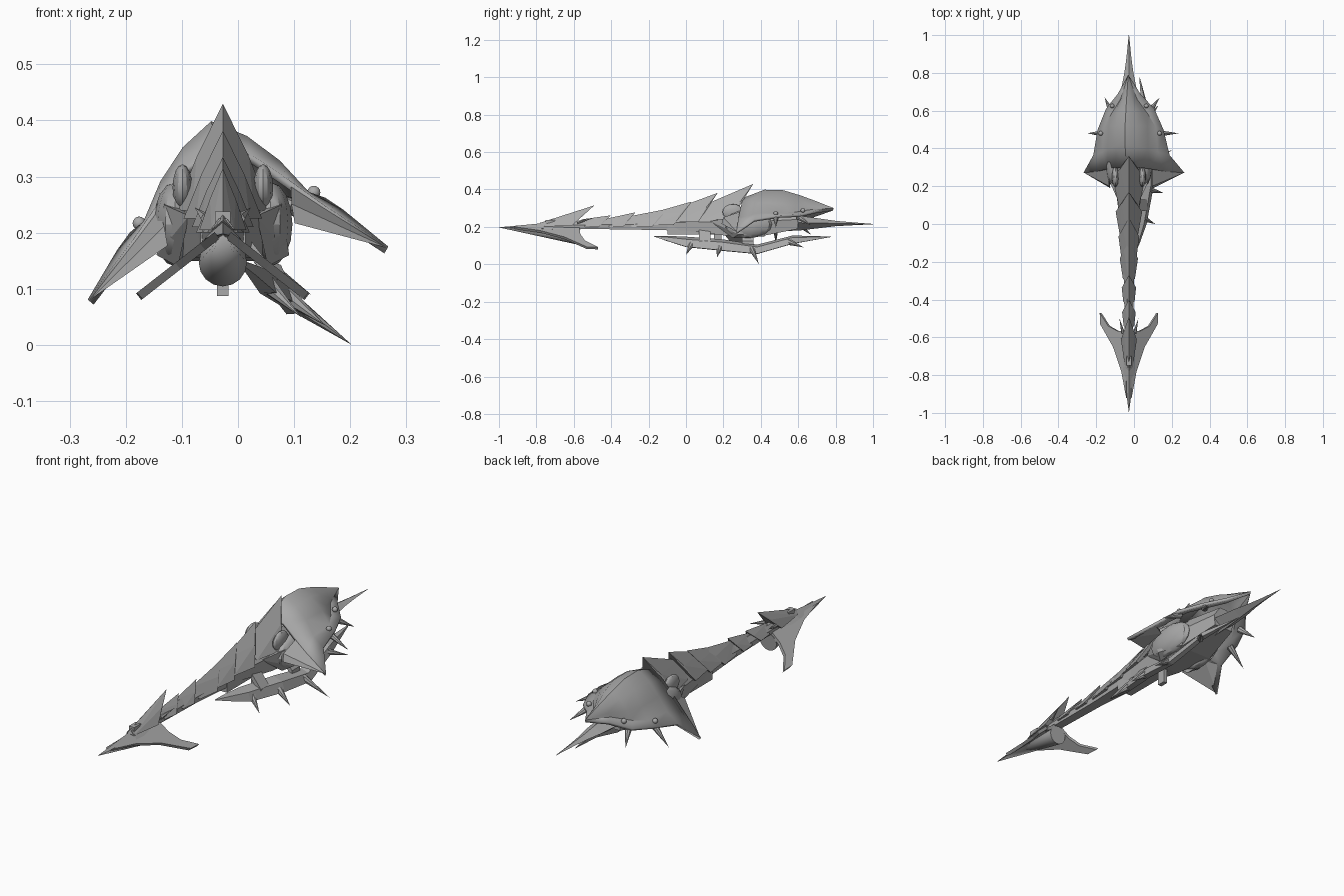
import bpy, bmesh, math
from mathutils import Vector, Matrix

if "Cube" in bpy.data.objects:
    bpy.data.objects.remove(bpy.data.objects["Cube"])

AX = -0.027  # centre line of the shaft
grey = bpy.data.materials.new("plain_grey")
grey.diffuse_color = (0.4, 0.4, 0.4, 1)
grey.use_nodes = True
grey.node_tree.nodes["Principled BSDF"].inputs["Base Color"].default_value = grey.diffuse_color
smooth = []  # parts with smooth shading


def finish(name, bm, soft=False):
    bmesh.ops.recalc_face_normals(bm, faces=bm.faces)
    me = bpy.data.meshes.new(name)
    bm.to_mesh(me)
    bm.free()
    ob = bpy.data.objects.new(name, me)
    bpy.context.collection.objects.link(ob)
    me.materials.append(grey)
    if soft:
        smooth.append(ob)
    return ob


def hull(name, pts, soft=False):
    bm = bmesh.new()
    for p in pts:
        bm.verts.new(p)
    r = bmesh.ops.convex_hull(bm, input=bm.verts)
    junk = [v for v in r["geom_interior"] if isinstance(v, bmesh.types.BMVert)]
    bmesh.ops.delete(bm, geom=junk, context='VERTS')
    return finish(name, bm, soft)


def box(name, c, s):
    return hull(name, [(c[0] + i * s[0] / 2, c[1] + j * s[1] / 2, c[2] + k * s[2] / 2)
                       for i in (-1, 1) for j in (-1, 1) for k in (-1, 1)])


def loft(name, rings):
    bm = bmesh.new()
    vs = [[bm.verts.new(p) for p in r] for r in rings]
    n = len(vs[0])
    for a, b in zip(vs, vs[1:]):
        for i in range(n):
            bm.faces.new((a[i], a[(i + 1) % n], b[(i + 1) % n], b[i]))
    bm.faces.new(vs[0])
    bm.faces.new(vs[-1])
    return finish(name, bm)


def spike(name, base, tip, r, n=8):
    base, tip = Vector(base), Vector(tip)
    q = (tip - base).to_track_quat('Z', 'Y')
    ring = [base + q @ Vector((r * math.cos(2 * math.pi * i / n), r * math.sin(2 * math.pi * i / n), 0))
            for i in range(n)]
    return hull(name, ring + [tip], n > 8)


def ball(name, c, s):
    bm = bmesh.new()
    m = Matrix.Translation(c) @ Matrix.Diagonal((*s, 1))
    bmesh.ops.create_uvsphere(bm, u_segments=14, v_segments=8, radius=1, matrix=m)
    return finish(name, bm, True)


# Shaft core: hexagonal section widening toward the rear body
core = [(-0.76, .018, .192, .225), (-0.3, .024, .186, .24), (0.0, .042, .18, .27),
        (0.2, .065, .155, .30), (0.4, .085, .15, .31), (0.6, .05, .19, .29)]
loft("shaft_core", [[(AX - w, y, a), (AX + w, y, a), (AX + w * 1.1, y, (a + b) / 2), (AX + w * .4, y, b),
                     (AX - w * .4, y, b), (AX - w * 1.1, y, (a + b) / 2)] for y, w, a, b in core])

# Overlapping ridged scales: front y, ridge z, rear y, peak z, front and rear half widths, lower edge z
scales = [(-.78, .222, -.49, .315, .02, .042, .205), (-.56, .24, -.40, .262, .028, .036, .2),
          (-.43, .243, -.27, .278, .03, .038, .2), (-.31, .255, -.09, .298, .032, .048, .2),
          (-.20, .27, .03, .335, .04, .055, .21), (-.08, .29, .17, .382, .048, .07, .225),
          (.08, .31, .36, .43, .055, .085, .24)]
for yf, zf, yr, zr, w1, w2, zb in scales:
    L = yr - yf
    pts = [(AX, yf, zf), (AX, yr, zr)]
    for s in (-1, 1):
        pts += [(AX + s * w1, yf + .02, zb), (AX + s * w2, yr - .42 * L, zb),
                (AX + s * w2 * .55, yr - .25 * L, zb + (zr - zb) * .5)]
    hull("ridge_scale", pts)

# Front blade cone and swept wings
spike("blade_cone", (AX, -.57, .147), (AX, -1, .197), .043, 16)
hull("blade_ridge", [(AX, -1, .198), (AX - .032, -.76, .19), (AX + .032, -.76, .19), (AX, -.74, .222),
                     (AX, -.56, .21), (AX - .035, -.58, .18), (AX + .035, -.58, .18)])
outline = [(.01, -.92), (.036, -.78), (.08, -.65), (.148, -.53), (.15, -.47), (.105, -.54),
           (.06, -.565), (.01, -.57)]
for s in (-1, 1):
    bm = bmesh.new()
    bm.faces.new([bm.verts.new((AX + s * u, y, .203 - .78 * u)) for u, y in outline])
    ob = finish("blade_wing", bm)
    m = ob.modifiers.new("thickness", 'SOLIDIFY')
    m.thickness, m.offset = .015, 0
    spike("head_thorn", (AX + s * .03, -.58, .225), (AX + s * .05, -.5, .245), .01, 6)
box("front_sight", (AX, -.725, .228), (.028, .05, .02))

# Receiver, grip, side lobes and pods
box("receiver", (AX, .1, .185), (.08, .4, .05))
box("trigger_grip", (AX, .17, .13), (.02, .04, .085))
for s in (-1, 1):
    ball("front_lobe", (AX + s * .072, .25, .28), (.018, .055, .042))
    ball("side_pod", (AX + s * .085, .33, .215), (.04, .13, .075))
    hull("side_fin", [(AX + s * a, y, z) for a, y, z in
                      ((.06, .13, .23), (.105, .23, .25), (.105, .40, .27), (.118, .28, .16),
                       (.09, .42, .15), (.08, .25, .14))])

# Long rear spike with diamond section
tail = [(.42, .06, .055), (.62, .052, .04), (.72, .04, .026), (.80, .024, .015), (.88, .013, .009),
        (1.0, .001, .001)]
loft("rear_spike", [[(AX - w, y, z), (AX, y, z - h), (AX + w, y, z), (AX, y, z + h * .9)]
                    for y, w, h in tail for z in (.226 - .011 * (y - .42) / .58,)])

# Rear shell, rolled to one side: rows from front to back, columns from ridge to rim
rows = [[(0, .29, .225), (.062, .30, .202), (.118, .29, .148), (.175, .28, .09), (.272, .27, 0)],
        [(0, .42, .275), (.058, .41, .238), (.108, .40, .185), (.150, .38, .12), (.205, .365, .078)],
        [(0, .52, .272), (.055, .52, .238), (.105, .52, .18), (.140, .51, .122), (.177, .50, .105)],
        [(0, .61, .245), (.042, .60, .222), (.076, .59, .175), (.100, .58, .135), (.13, .61, .118)],
        [(0, .69, .215), (.02, .675, .202), (.035, .67, .178), (.045, .66, .158), (.06, .69, .15)]]
roll = Matrix.Translation((0, 0, .128)) @ Matrix.Rotation(math.radians(-10), 4, 'Y')
bm = bmesh.new()
for s in (-1, 1):
    g = [[bm.verts.new((s * u, y, w)) for u, y, w in r] for r in rows]
    for a, b in zip(g, g[1:]):
        for i in range(4):
            bm.faces.new((a[i], a[i + 1], b[i + 1], b[i]))
    end = bm.verts.new((0, .79, .175))
    for i in range(4):
        bm.faces.new((g[-1][i], g[-1][i + 1], end))
bmesh.ops.remove_doubles(bm, verts=bm.verts, dist=1e-4)
bm.transform(roll)
shell = finish("rear_shell", bm, True)
m = shell.modifiers.new("thickness", 'SOLIDIFY')
m.thickness, m.offset = .014, -1

# Shell wing wedges, thorns and rivets
for s in (-1, 1):
    place = lambda p: roll @ Vector((s * p[0], p[1], p[2]))
    hull("shell_wing", [place(p) for p in ((.27, .272, -.002), (.115, .19, .07), (.115, .20, .105),
                                           (.12, .29, .135), (.19, .36, .075), (.13, .33, .08))])
    for base, tip in (((.15, .48, .10), (.246, .48, .027)), ((.105, .60, .11), (.148, .67, .055))):
        spike("shell_thorn", place(base), place(tip), .017)
    for c in ((.158, .48, .118), (.092, .625, .146)):
        ball("shell_rivet", place(c), (.012, .012, .012))

# Lower curved blade on the right with thorns and struts
path = [(.0, -.17, .149, .05), (.02, -.1, .137, .5), (.045, 0, .118, 1), (.08, .2, .10, 1.1),
        (.092, .38, .078, .9), (.07, .57, .13, .8), (.03, .775, .147, .05)]
loft("lower_blade", [[(x - .035 * k, y, z + .03 * k), (x + .008 * k, y, z + .016 * k),
                      (x + .022 * k, y, z - .024 * k), (x - .006 * k, y, z - .026 * k)] for x, y, z, k in path])
for base, tip in (((.05, .03, .11), (.112, 0, .05)), ((.085, .18, .09), (.155, .165, .035)),
                  ((.085, .35, .085), (.203, .39, 0)), ((.07, .55, .12), (.13, .63, .09))):
    spike("lower_thorn", base, tip, .017)
for y in (.1, .33):
    hull("blade_strut", [(x, y + d, z + e) for x, z in ((.0, .2), (.07, .11)) for d in (-.03, .03)
                         for e in (-.015, .015)])

# Smooth shading on the rounded parts, sharp edges kept
bpy.ops.object.select_all(action='DESELECT')
for ob in smooth:
    ob.select_set(True)
bpy.context.view_layer.objects.active = shell
bpy.ops.object.shade_smooth_by_angle(angle=math.radians(30))
